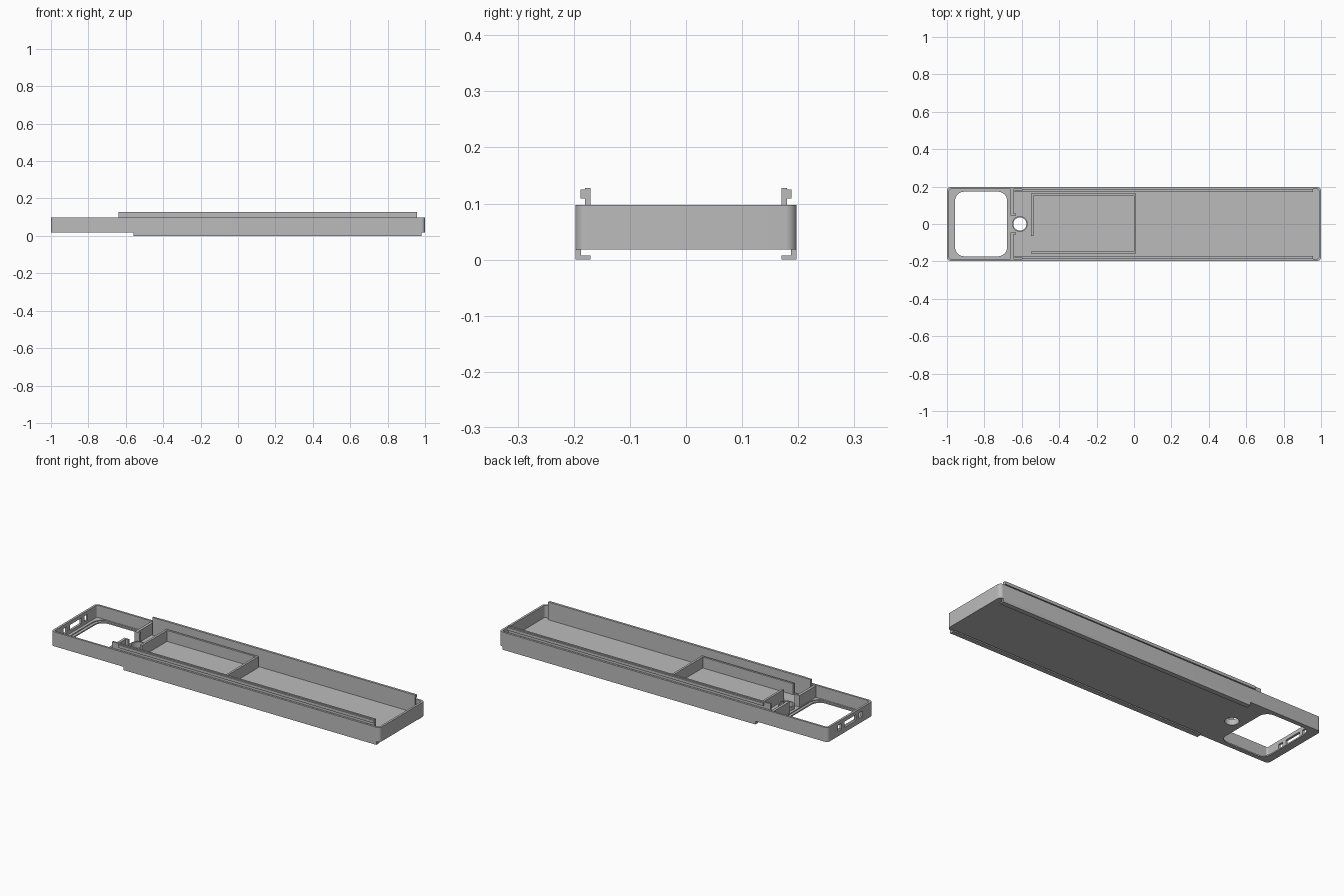
import bpy, bmesh, math

cube = bpy.data.objects.get("Cube")
if cube:
    bpy.data.objects.remove(cube, do_unlink=True)

grey = bpy.data.materials.new("plain grey")
grey.use_nodes = True
tone = (0.5, 0.5, 0.5, 1)
grey.diffuse_color = tone
grey.node_tree.nodes["Principled BSDF"].inputs["Base Color"].default_value = tone


def finish(name, bm):
    bmesh.ops.recalc_face_normals(bm, faces=bm.faces)
    mesh = bpy.data.meshes.new(name)
    bm.to_mesh(mesh)
    bm.free()
    mesh.materials.append(grey)
    ob = bpy.data.objects.new(name, mesh)
    bpy.context.collection.objects.link(ob)
    return ob


def box(name, x, y, z, radius=0):
    """Box from (min, max) pairs, with optional rounded vertical corners."""
    bm = bmesh.new()
    bmesh.ops.create_cube(bm, size=1)
    for v in bm.verts:
        v.co = [(a + b) / 2 + c * (b - a) for c, (a, b) in zip(v.co, (x, y, z))]
    if radius:
        upright = [e for e in bm.edges
                   if abs(e.verts[0].co.z - e.verts[1].co.z) > 1e-4]
        bmesh.ops.bevel(bm, geom=upright, offset=radius, segments=8,
                        profile=0.5, affect='EDGES')
    return finish(name, bm)


def cylinder(name, x, r, z):
    bm = bmesh.new()
    bmesh.ops.create_cone(bm, cap_ends=True, segments=40, radius1=r, radius2=r,
                          depth=z[1] - z[0])
    bmesh.ops.translate(bm, vec=(x, 0, sum(z) / 2), verts=bm.verts)
    return finish(name, bm)


def cut(ob, *cutters):
    for c in cutters:
        mod = ob.modifiers.new(c.name, 'BOOLEAN')
        mod.operation = 'DIFFERENCE'
        mod.solver = 'EXACT'
        mod.object = c
        c.hide_render = True
        c.hide_set(True)
        c.display_type = 'WIRE'


def smooth(ob):
    bpy.ops.object.select_all(action='DESELECT')
    ob.select_set(True)
    bpy.context.view_layer.objects.active = ob
    bpy.ops.object.shade_smooth_by_angle(angle=math.radians(30))


BOTTOM, FLOOR, TOP, HALF = 0.018, 0.03, 0.097, 0.197
HOLE_X = -0.61

# Tray: open shell with window, recess, round hole and end ports
tray = box("tray", (-1, 1), (-HALF, HALF), (BOTTOM, TOP), 0.02)
smooth(tray)
cutters = [
    box("cavity_cutter", (-0.988, 0.988), (-0.186, 0.186), (FLOOR, 0.2), 0.01),
    box("recess_cutter", (-0.972, -0.664), (-0.184, 0.184), (0.025, 0.06), 0.06),
    box("window_cutter", (-0.957, -0.678), (-0.173, 0.173), (-0.1, 0.06), 0.05),
    cylinder("round_hole_cutter", HOLE_X, 0.035, (-0.1, 0.06)),
]
for i, (y, w) in enumerate(((-0.09, 0.015), (0, 0.05), (0.09, 0.015))):
    cutters.append(box(f"port_cutter_{i}", (-1.1, -0.95), (y - w, y + w),
                       (0.045, 0.077)))
cut(tray, *cutters)

# Collar around the round hole
collar = cylinder("hole_collar", HOLE_X, 0.042, (FLOOR - 0.002, 0.05))
smooth(collar)
cut(collar, cylinder("collar_cutter", HOLE_X, 0.035, (0, 0.1)))

# Mirrored parts along both long sides
for side, s in (("left", 1), ("right", -1)):
    def pair(name, x, y0, y1, z):
        return box(f"{name}_{side}", x, sorted((s * y0, s * y1)), z)
    pair("lid_rail", (-0.64, 0.958), 0.17, 0.18, (FLOOR - 0.002, 0.128))
    pair("rail_snap_bead", (-0.6, 0.958), 0.179, 0.188, (0.109, 0.125))
    pair("slide_web", (-0.56, 0.98), 0.187, HALF, (0, BOTTOM + 0.001))
    pair("slide_flange", (-0.56, 0.98), 0.17, 0.188, (0, 0.007))
    pair("partition", (-0.66, -0.645), 0.05, 0.187, (FLOOR - 0.002, 0.093))
    pair("partition_return", (-0.66, -0.63), 0.045, 0.055, (FLOOR - 0.002, 0.093))

# Compartment walls
wall_z = (FLOOR - 0.002, 0.09)
box("compartment_end_wall", (0, 0.012), (-0.157, 0.163), wall_z)
box("compartment_near_wall", (-0.55, -0.538), (-0.065, 0.163), wall_z)
box("compartment_back_wall", (-0.55, 0.012), (0.152, 0.163), wall_z)
box("compartment_front_wall", (-0.55, 0.012), (-0.157, -0.146), wall_z)
